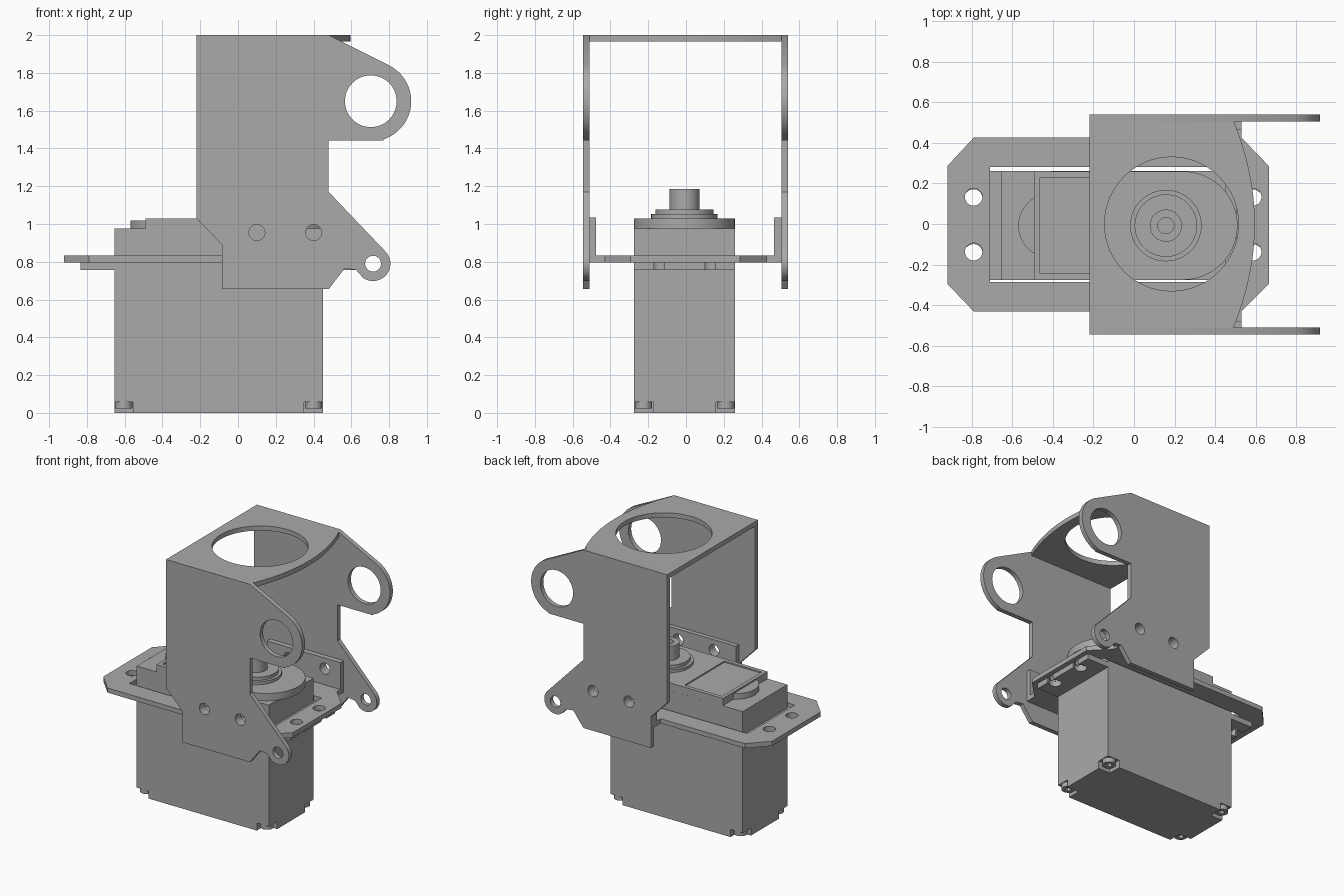
import bpy, bmesh
from math import radians, sin, cos, pi

if "Cube" in bpy.data.objects:
    bpy.data.objects.remove(bpy.data.objects["Cube"])

grey = bpy.data.materials.new("plain grey")
grey.use_nodes = True
colour = (0.4, 0.4, 0.4, 1)
grey.diffuse_color = colour
grey.node_tree.nodes["Principled BSDF"].inputs["Base Color"].default_value = colour
parts = []


def arc(cx, cy, r, start, end, n=24):
    angles = [radians(start + (end - start) * i / n) for i in range(n + 1)]
    return [(cx + r * cos(a), cy + r * sin(a)) for a in angles]


def circle(cx, cy, r, n=48):
    return arc(cx, cy, r, 0, 360, n)[:-1]


def rect(x0, x1, y0, y1):
    return [(x0, y0), (x1, y0), (x1, y1), (x0, y1)]


def prism(name, outline, lo, hi, holes=(), upright=False):
    """Extrude an outline with holes along z, or along y when upright."""
    curve = bpy.data.curves.new(name, 'CURVE')
    curve.dimensions = '2D'
    curve.fill_mode = 'BOTH'
    curve.extrude = (hi - lo) / 2
    for loop in [outline, *holes]:
        spline = curve.splines.new('POLY')
        spline.points.add(len(loop) - 1)
        for point, (u, v) in zip(spline.points, loop):
            point.co = (u, v, 0, 1)
        spline.use_cyclic_u = True
    source = bpy.data.objects.new(name + " outline", curve)
    bpy.context.collection.objects.link(source)
    bpy.context.view_layer.update()
    graph = bpy.context.evaluated_depsgraph_get()
    mesh = bpy.data.meshes.new_from_object(source.evaluated_get(graph))
    bpy.data.objects.remove(source)
    bm = bmesh.new()
    bm.from_mesh(mesh)
    bmesh.ops.remove_doubles(bm, verts=bm.verts, dist=0.0002)
    bmesh.ops.recalc_face_normals(bm, faces=bm.faces)
    bm.to_mesh(mesh)
    bm.free()
    mesh.materials.clear()
    mesh.materials.append(grey)
    obj = bpy.data.objects.new(name, mesh)
    bpy.context.collection.objects.link(obj)
    mid = (lo + hi) / 2
    if upright:
        obj.rotation_euler.x = pi / 2
        obj.location.y = mid
    else:
        obj.location.z = mid
    parts.append(obj)
    return obj


# Upper bracket: two side cheeks joined by a top plate
cheek = [(-0.22, 2.0), (-0.22, 1.03), (-0.085, 0.89), (-0.085, 0.655),
         (0.48, 0.655), (0.565, 0.765), (0.625, 0.757)]
cheek += arc(0.715, 0.79, 0.092, 235, 402)
cheek += [(0.48, 1.17), (0.48, 1.443), (0.77, 1.443)]
cheek += arc(0.705, 1.65, 0.212, -72, 63, 32) + [(0.48, 2.0)]
bolt_holes = [circle(x, 0.955, 0.042) for x in (0.10, 0.40)]
cheek_holes = bolt_holes + [circle(0.703, 1.65, 0.137), circle(0.715, 0.79, 0.042)]
for side, lo, hi in (("right", -0.545, -0.51), ("left", 0.505, 0.54)):
    prism(side + " cheek", cheek, lo, hi, cheek_holes, upright=True)
front_edge = [(0.49 + 0.105 * (1 - (y / 0.51) ** 2), y)
              for y in [-0.51 + 1.015 * i / 32 for i in range(33)]]
prism("bracket top plate", [(-0.22, -0.51)] + front_edge + [(-0.22, 0.505)],
      1.965, 2.0, [circle(0.185, 0, 0.33, 64)])

# Mounting plate with cut corners, servo window and bent-up tabs
plate = [(-0.92, -0.295), (-0.79, -0.43), (-0.085, -0.43), (-0.085, -0.51),
         (0.53, -0.51), (0.53, -0.43), (0.665, -0.295),
         (0.665, 0.285), (0.53, 0.425), (0.53, 0.505), (-0.085, 0.505),
         (-0.085, 0.425), (-0.79, 0.425), (-0.92, 0.285)]
screw_holes = [circle(x, y, 0.043) for x in (-0.79, 0.585) for y in (-0.137, 0.133)]
prism("mounting plate", plate, 0.797, 0.832,
      [rect(-0.71, 0.505, -0.285, 0.28)] + screw_holes)
for side, lo, hi in (("right", -0.51, -0.477), ("left", 0.465, 0.505)):
    prism(side + " tab", rect(-0.085, 0.53, 0.797, 1.035), lo, hi, bolt_holes, upright=True)

# Servo body, notched at the four bottom corners
x0, x1, y0, y1 = -0.655, 0.45, -0.275, 0.26
n = 0.1
foot = [(x0 + n, y0), (x1 - n, y0), (x1 - n, y0 + n), (x1, y0 + n),
        (x1, y1 - n), (x1 - n, y1 - n), (x1 - n, y1), (x0 + n, y1),
        (x0 + n, y1 - n), (x0, y1 - n), (x0, y0 + n), (x0 + n, y0 + n)]
prism("servo foot", foot, 0, 0.057)
prism("servo body", rect(x0, x1, y0, y1), 0.057, 0.975)
for i, x in enumerate((x0 + 0.05, x1 - 0.05)):
    for j, y in enumerate((y0 + 0.05, y1 - 0.05)):
        prism(f"case screw {i}{j}", circle(x, y, 0.046, 32), 0.022, 0.057,
              [circle(x, y, 0.022, 6)])


# Servo ears with open-ended screw slots
def ear(name, inner, hole, outer):
    s = 1 if outer > inner else -1
    points = [(inner, y0), (outer, y0)]
    for y in (-0.142, 0.128):
        points.append((outer, y - 0.028))
        rim = arc(0, y, 0.043, -40, -320, 24)
        points += [(hole + s * u, v) for u, v in rim]
        points.append((outer, y + 0.028))
    prism(name, points + [(outer, y1), (inner, y1)], 0.757, 0.797)


ear("rear servo ear", x0, -0.79, -0.835)
ear("front servo ear", x1, 0.585, 0.63)

# Gear cover with rounded end and a framed recess
yc = -0.008
cover = [(-0.49, y1), (-0.49, y0)] + arc(0.243, yc, 0.267, -90, 90, 40)
prism("gear cover", cover, 0.975, 1.02)
prism("gear cover rim", cover, 1.02, 1.03, [rect(-0.462, -0.15, y0 + 0.03, y1 - 0.03)])
prism("rear cover lug", arc(-0.41, yc, 0.16, 115, 245), 0.975, 1.018)

# Output shaft on stepped collars
for name, r, lo, hi in (("lower collar", 0.176, 1.03, 1.052),
                        ("upper collar", 0.154, 1.052, 1.077),
                        ("shaft base", 0.079, 1.077, 1.1)):
    prism(name, circle(0.157, yc, r), lo, hi)
prism("output shaft", circle(0.157, yc, 0.079), 1.1, 1.185, [circle(0.157, yc, 0.04)])

# Soft shading on round walls, sharp elsewhere
bpy.ops.object.select_all(action='DESELECT')
for obj in parts:
    obj.select_set(True)
bpy.context.view_layer.objects.active = parts[0]
bpy.ops.object.shade_smooth_by_angle(angle=radians(30))
